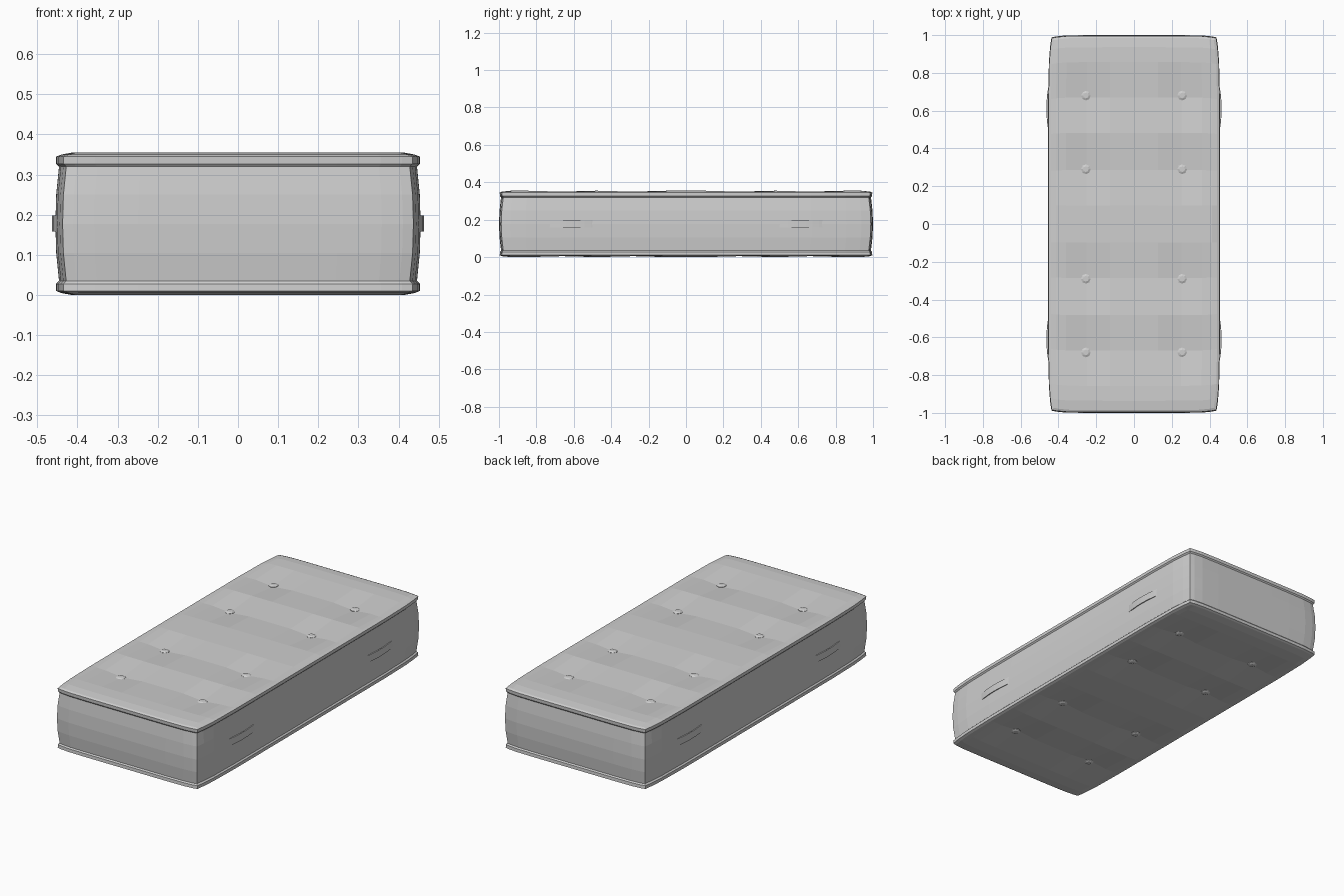
import bpy, bmesh, math
from mathutils import Matrix

cube = bpy.data.objects.get("Cube")
if cube:
    bpy.data.objects.remove(cube, do_unlink=True)

HEIGHT = 0.355
BUTTON_X = 0.255
BUTTON_ROWS = (0.29, 0.68)

fabric = bpy.data.materials.new("grey fabric")
fabric.use_nodes = True
grey = (0.62, 0.62, 0.62, 1)
fabric.diffuse_color = grey
fabric.node_tree.nodes["Principled BSDF"].inputs["Base Color"].default_value = grey


def finish(name, bm):
    bmesh.ops.recalc_face_normals(bm, faces=bm.faces)
    mesh = bpy.data.meshes.new(name)
    bm.to_mesh(mesh)
    bm.free()
    mesh.materials.append(fabric)
    obj = bpy.data.objects.new(name, mesh)
    bpy.context.collection.objects.link(obj)
    return obj


def symmetric(values):
    return [-v for v in reversed(values)] + [0] + list(values)


# Quilting grid as fractions of the half width and half length
us = symmetric([0.29, 0.57, 0.82, 0.94, 1])
vs = symmetric([0.1, 0.29, 0.49, 0.68, 0.87, 0.95, 1])
nu, nv = len(us), len(vs)
border = ([(i, 0) for i in range(nu)] + [(nu - 1, j) for j in range(1, nv)]
          + [(i, nv - 1) for i in range(nu - 2, -1, -1)]
          + [(0, j) for j in range(nv - 2, 0, -1)])


def outline(u, v, half_x, half_y):
    # Sides bow outwards and fall away at the corners
    x = u * (half_x - 0.018 * abs(v) ** 10)
    y = v * (half_y - 0.012 * abs(u) ** 10)
    return x, y


def tuft_depth(u, v):
    # Valleys along the button rows, deepest at each button
    if abs(u) == 1 or abs(v) == 1:
        return 0.005
    if abs(v) not in BUTTON_ROWS:
        return 0
    return 0.02 if abs(u) == 0.57 else 0.009


# Mattress body: tufted cap, piped rim and bulging wall, mirrored top to bottom
bm = bmesh.new()
rings = [(0.345, 0.453, 0.996), (0.327, 0.453, 0.995), (0.32, 0.446, 0.989),
         (0.25, 0.453, 0.997), (HEIGHT / 2, 0.455, 1.0)]
for top in (True, False):
    def level(z):
        return z if top else HEIGHT - z

    cap = {}
    for i, u in enumerate(us):
        for j, v in enumerate(vs):
            x, y = outline(u, v, 0.44, 0.985)
            cap[i, j] = bm.verts.new((x, y, level(HEIGHT - tuft_depth(u, v))))
    for i in range(nu - 1):
        for j in range(nv - 1):
            bm.faces.new((cap[i, j], cap[i + 1, j], cap[i + 1, j + 1], cap[i, j + 1]))
    previous = [cap[k] for k in border]
    for z, half_x, half_y in rings:
        ring = [bm.verts.new((*outline(us[i], vs[j], half_x, half_y), level(z)))
                for i, j in border]
        for k in range(len(ring)):
            n = (k + 1) % len(ring)
            bm.faces.new((previous[k], previous[n], ring[n], ring[k]))
        previous = ring
bmesh.ops.remove_doubles(bm, verts=bm.verts, dist=0.0001)
finish("mattress_body", bm)

# Tufting buttons on both faces
for side, sign in (("top", 1), ("bottom", -1)):
    bm = bmesh.new()
    for x in (-BUTTON_X, BUTTON_X):
        for row in BUTTON_ROWS:
            for y in (-row, row):
                z = HEIGHT / 2 + sign * (HEIGHT / 2 - 0.016)
                turn = Matrix.Rotation(0 if sign > 0 else math.pi, 4, "X")
                for r1, r2, depth, lift in ((0.026, 0.026, 0.014, -0.007),
                                            (0.026, 0.015, 0.005, 0.0025)):
                    bmesh.ops.create_cone(
                        bm, cap_ends=True, segments=8, radius1=r1, radius2=r2, depth=depth,
                        matrix=Matrix.Translation((x, y, z + sign * lift)) @ turn)
    finish(side + "_buttons", bm)

# Carrying straps arching out from the long sides
STEPS = 8
for side, sign in (("left", 1), ("right", -1)):
    for end, centre in (("front", -0.61), ("back", 0.61)):
        bm = bmesh.new()
        previous = None
        for k in range(STEPS + 1):
            t = 2 * k / STEPS - 1
            outer = 0.464 - 0.014 * t * t
            y = centre + 0.135 * t
            section = [bm.verts.new((sign * x, y, z)) for x, z in
                       ((outer, 0.158), (outer, 0.198),
                        (outer - 0.005, 0.198), (outer - 0.005, 0.158))]
            if previous:
                for a in range(4):
                    b = (a + 1) % 4
                    bm.faces.new((previous[a], previous[b], section[b], section[a]))
            if k in (0, STEPS):
                bm.faces.new(section)
            previous = section
        finish(f"{side}_{end}_strap", bm)
